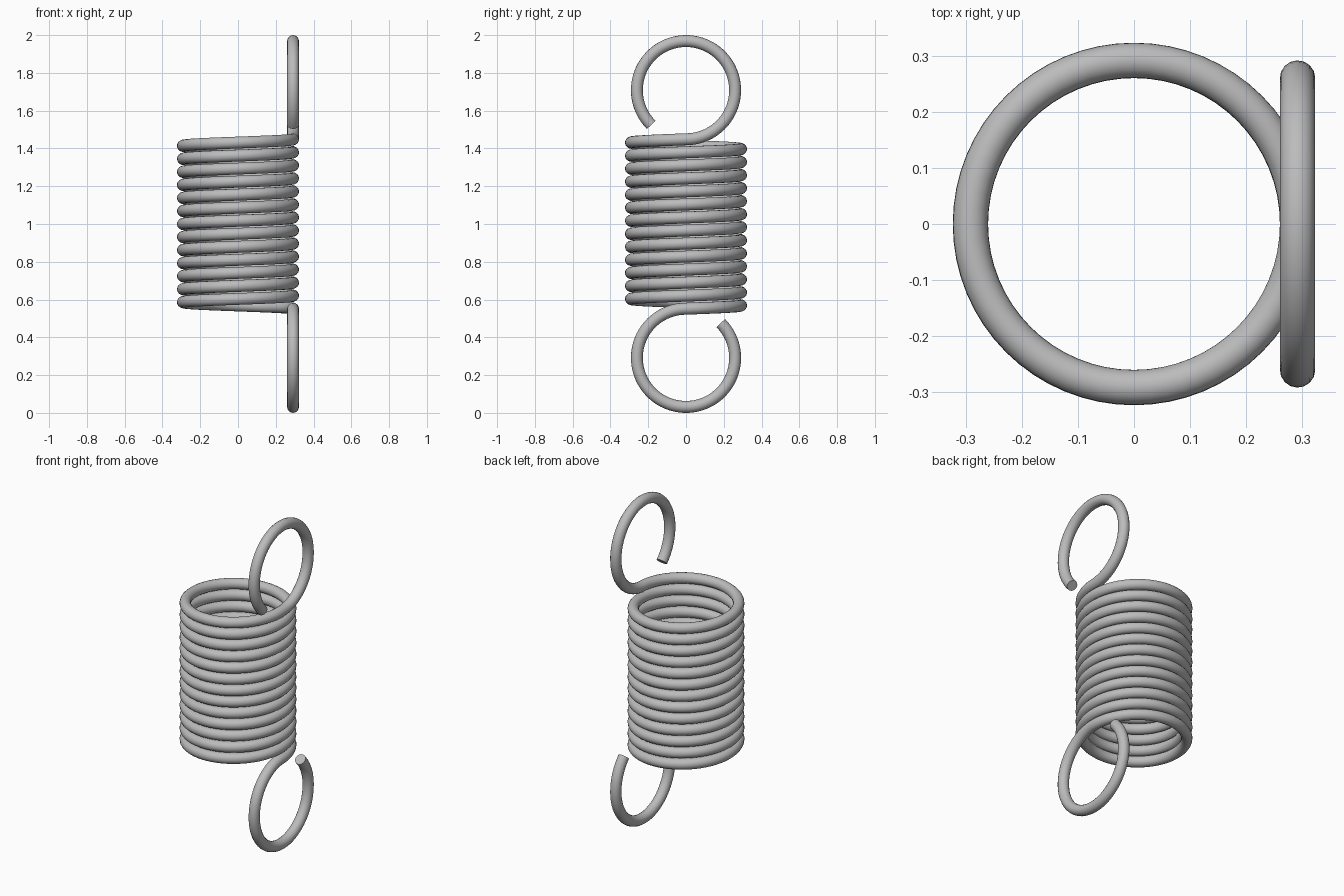
import bpy
from math import sin, cos, pi, radians
from mathutils import Vector

cube = bpy.data.objects.get("Cube")
if cube:
    bpy.data.objects.remove(cube, do_unlink=True)

WIRE = 0.0315          # wire radius
COIL = 0.2915          # coil centre-line radius
LOOP = 0.26            # end loop centre-line radius
TURNS = 13
STEPS = 64             # points per turn
SWEEP = radians(315)   # how far each end loop bends round
MID = 1.0
LOOP_Z = 1 - WIRE - LOOP          # loop centre, measured from the middle
HALF = LOOP_Z - LOOP              # half the coil height

# Steel material
steel = bpy.data.materials.new("grey steel")
steel.use_nodes = True
colour = (0.5, 0.5, 0.5, 1)
steel.diffuse_color = colour
steel.node_tree.nodes["Principled BSDF"].inputs["Base Color"].default_value = colour


def hook(sign):
    """End loop from the coil outwards; sign is 1 for the top, -1 for the bottom."""
    points = []
    for i in range(1, STEPS + 1):
        a = SWEEP * i / STEPS
        points.append(Vector((COIL, sign * LOOP * sin(a),
                              MID + sign * (LOOP_Z - LOOP * cos(a)))))
    return points


# Close-wound coil
count = TURNS * STEPS
coil = [Vector((COIL * cos(2 * pi * i / STEPS), COIL * sin(2 * pi * i / STEPS),
                MID + HALF * (2 * i / count - 1))) for i in range(count + 1)]

# One continuous wire: lower loop, coil, upper loop
path = hook(-1)[::-1] + coil + hook(1)
curve = bpy.data.curves.new("spring_wire", "CURVE")
curve.dimensions = "3D"
curve.bevel_depth = WIRE
curve.bevel_resolution = 6
curve.use_fill_caps = True
spline = curve.splines.new("POLY")
spline.points.add(len(path) - 1)
for point, co in zip(spline.points, path):
    point.co = (*co, 1)
curve.materials.append(steel)

spring = bpy.data.objects.new("extension_spring", curve)
bpy.context.collection.objects.link(spring)

# Turn into a smooth mesh with crisp cut ends
bpy.ops.object.select_all(action="DESELECT")
spring.select_set(True)
bpy.context.view_layer.objects.active = spring
bpy.ops.object.convert(target="MESH")
bpy.ops.object.shade_smooth_by_angle(angle=radians(40))
